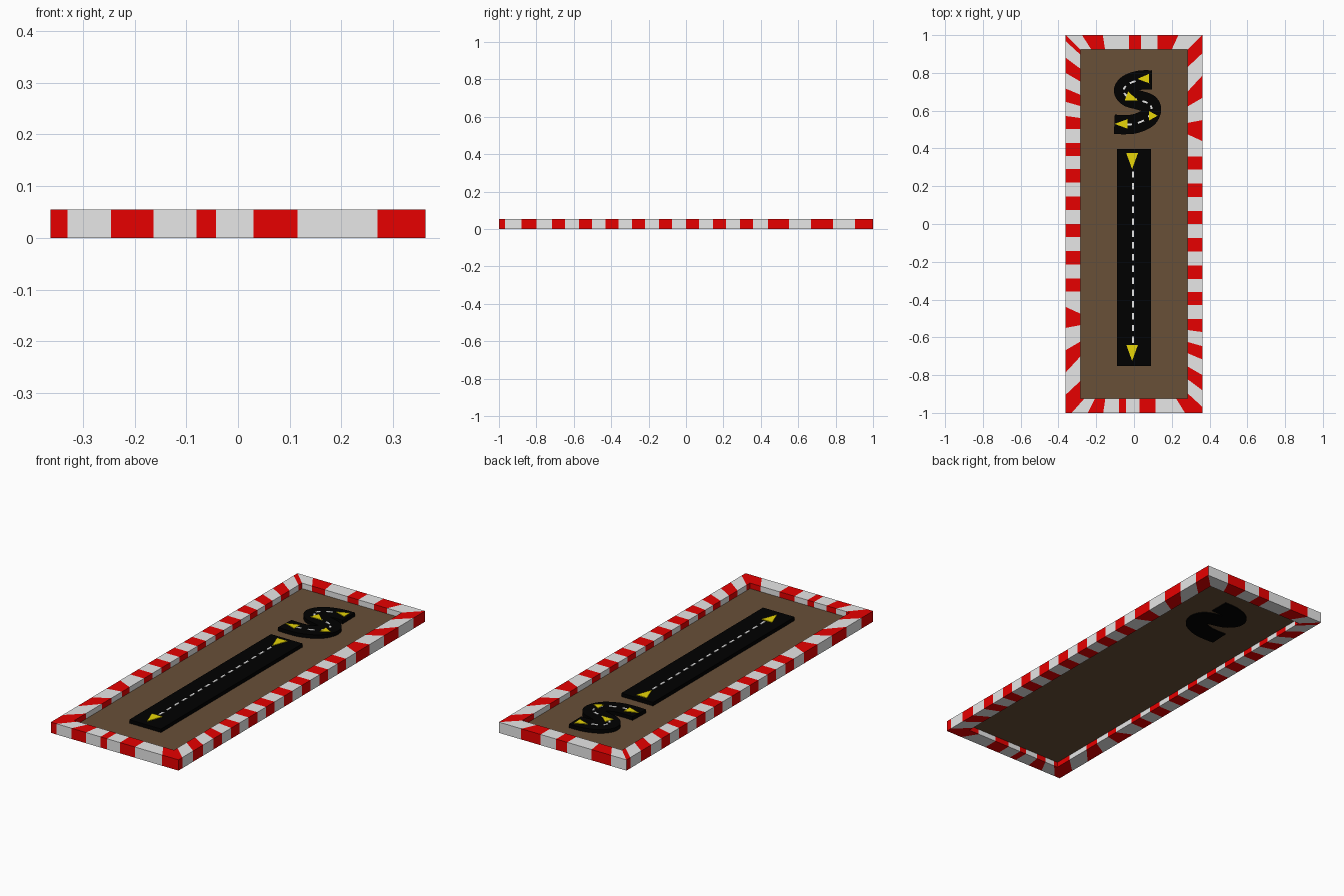
import bpy, bmesh, math
from mathutils import Vector

if "Cube" in bpy.data.objects:
    bpy.data.objects.remove(bpy.data.objects["Cube"])


def mat(name, rgb):
    m = bpy.data.materials.new(name)
    m.diffuse_color = (*rgb, 1)
    m.use_nodes = True
    m.node_tree.nodes["Principled BSDF"].inputs["Base Color"].default_value = m.diffuse_color
    return m


RED = mat("kerb red", (0.8, 0.0, 0.0))
GREY = mat("kerb pale grey", (0.8, 0.8, 0.8))
BROWN = mat("earth brown", (0.14, 0.079, 0.039))
BLACK = mat("asphalt black", (0.0, 0.0, 0.0))
WHITE = mat("line white", (0.9, 0.9, 0.9))
YELLOW = mat("arrow yellow", (0.8, 0.66, 0.002))

OX, OY, IX, IY, TOP = 0.362, 1.0, 0.283, 0.923, 0.055
FLOOR, ROAD = 0.027, 0.046


def finish(name, bm, mats, fix=True):
    bmesh.ops.remove_doubles(bm, verts=bm.verts, dist=1e-5)
    if fix:
        bmesh.ops.recalc_face_normals(bm, faces=bm.faces)
    me = bpy.data.meshes.new(name)
    bm.to_mesh(me)
    bm.free()
    for m in mats:
        me.materials.append(m)
    ob = bpy.data.objects.new(name, me)
    bpy.context.collection.objects.link(ob)
    return ob


def add_prism(bm, outline, z0, z1):
    lo = [bm.verts.new((x, y, z0)) for x, y in outline]
    hi = [bm.verts.new((x, y, z1)) for x, y in outline]
    bm.faces.new(lo[::-1])
    bm.faces.new(hi)
    n = len(lo)
    for i in range(n):
        j = (i + 1) % n
        bm.faces.new((lo[i], lo[j], hi[j], hi[i]))


def rect(x0, x1, y0, y1):
    return [(x0, y0), (x1, y0), (x1, y1), (x0, y1)]


# striped kerb frame: stripes run straight across, fanning only near the corners
def fan(t, start, outer, inner):
    a = abs(t)
    if a > start:
        a = start + (a - start) * (inner - start) / (outer - start)
    return math.copysign(a, t)


def long_inner(t):
    special = {.439: .475, .55: .535, .668: .622, .786: .70, .904: .83}
    return special.get(t, fan(t, .5, OY, IY))


def left_inner(t):
    return -long_inner(-t)


def short_inner(t):
    return fan(t, .13, OX, IX)


right_cuts = [-1, -.968, -.88, -.80, -.717, -.647, -.572, -.503, -.43, -.36, -.29, -.22,
              -.145, -.075, 0, .07, .144, .214, .289, .358, .439, .55, .668, .786, .904, 1]
left_cuts = [-t for t in reversed(right_cuts)]
front_cuts = [-OX, -.33, -.245, -.163, -.08, -.043, .03, .115, .27, OX]
back_cuts = [-OX, -.275, -.165, -.026, .037, .125, .235, OX]

bm = bmesh.new()


def add_side(cuts, outer, inner, red_first):
    for i, (a, b) in enumerate(zip(cuts, cuts[1:])):
        oa, ob, ia, ib = outer(a), outer(b), inner(a), inner(b)
        ring_a = [(*oa, 0), (*oa, TOP), (*ia, TOP), (*ia, 0)]
        ring_b = [(*ob, 0), (*ob, TOP), (*ib, TOP), (*ib, 0)]
        va = [bm.verts.new(p) for p in ring_a]
        vb = [bm.verts.new(p) for p in ring_b]
        for k in range(4):
            j = (k + 1) % 4
            f = bm.faces.new((va[k], vb[k], vb[j], va[j]))
            f.material_index = (i + red_first) % 2


add_side(right_cuts, lambda t: (OX, t), lambda t: (IX, long_inner(t)), 1)
add_side(left_cuts, lambda t: (-OX, t), lambda t: (-IX, left_inner(t)), 1)
add_side(front_cuts, lambda t: (t, -OY), lambda t: (short_inner(t), -IY), 1)
add_side(back_cuts, lambda t: (t, OY), lambda t: (short_inner(t), IY), 0)
finish("kerb_frame", bm, [GREY, RED])

# brown floor sheet inside the frame
bm = bmesh.new()
bm.faces.new([bm.verts.new((x, y, FLOOR)) for x, y in rect(-IX, IX, -IY, IY)])
finish("ground_sheet", bm, [BROWN], False)

# straight road slab
bm = bmesh.new()
add_prism(bm, rect(-.09, .09, -.753, .396), FLOOR + .001, ROAD)
finish("straight_road", bm, [BLACK])

# curved road: smooth centreline swept to a ribbon
ctrl = [Vector(p) for p in [(.095, .763), (.03, .761), (-.03, .741), (-.056, .706), (-.03, .672),
                            (.025, .656), (.078, .637), (.093, .603), (.07, .56), (.01, .532),
                            (-.048, .526), (-.104, .528)]]
ext = [2 * ctrl[0] - ctrl[1]] + ctrl + [2 * ctrl[-1] - ctrl[-2]]
path = []
for i in range(1, len(ext) - 2):
    p0, p1, p2, p3 = ext[i - 1:i + 3]
    for s in range(6):
        t = s / 6
        path.append(.5 * (2 * p1 + (p2 - p0) * t + (2 * p0 - 5 * p1 + 4 * p2 - p3) * t * t
                          + (3 * p1 - p0 - 3 * p2 + p3) * t ** 3))
path.append(ctrl[-1])


def add_ribbon(bm, pts, half, z0, z1):
    rings = []
    for i, p in enumerate(pts):
        d = (pts[min(i + 1, len(pts) - 1)] - pts[max(i - 1, 0)]).normalized()
        n = Vector((-d.y, d.x)) * half
        a, b = p + n, p - n
        rings.append([bm.verts.new(v) for v in ((*a, z0), (*a, z1), (*b, z1), (*b, z0))])
    for r, q in zip(rings, rings[1:]):
        for k in range(4):
            j = (k + 1) % 4
            bm.faces.new((r[k], r[j], q[j], q[k]))
    bm.faces.new(rings[0][::-1])
    bm.faces.new(rings[-1])


bm = bmesh.new()
add_ribbon(bm, path, .051, FLOOR - .005, ROAD)
finish("curved_road", bm, [BLACK])

# white centre dashes
bm = bmesh.new()
for i in range(15):
    y = -.63 + i * .0625
    add_prism(bm, rect(-.011, -.001, y, y + .034), ROAD - .001, ROAD + .002)
finish("straight_dashes", bm, [WHITE])

bm = bmesh.new()
for i in range(8, len(path) - 6, 6):
    add_ribbon(bm, path[i:i + 4], .005, ROAD - .001, ROAD + .002)
finish("curved_dashes", bm, [WHITE])


# yellow direction arrows
def add_arrow(bm, base, tip, half):
    b, t = Vector(base), Vector(tip)
    d = (t - b).normalized()
    n = Vector((-d.y, d.x)) * half
    add_prism(bm, [b + n, b - n, t], ROAD - .001, ROAD + .003)


bm = bmesh.new()
for y in (.375, -.64):
    add_arrow(bm, (-.01, y), (-.01, y - .085), .031)
for base, tip in [((.08, .77), (.018, .768)), ((-.04, .678), (.02, .655)),
                  ((.08, .573), (.125, .573)), ((-.035, .53), (-.103, .53))]:
    add_arrow(bm, base, tip, .025)
finish("direction_arrows", bm, [YELLOW])
